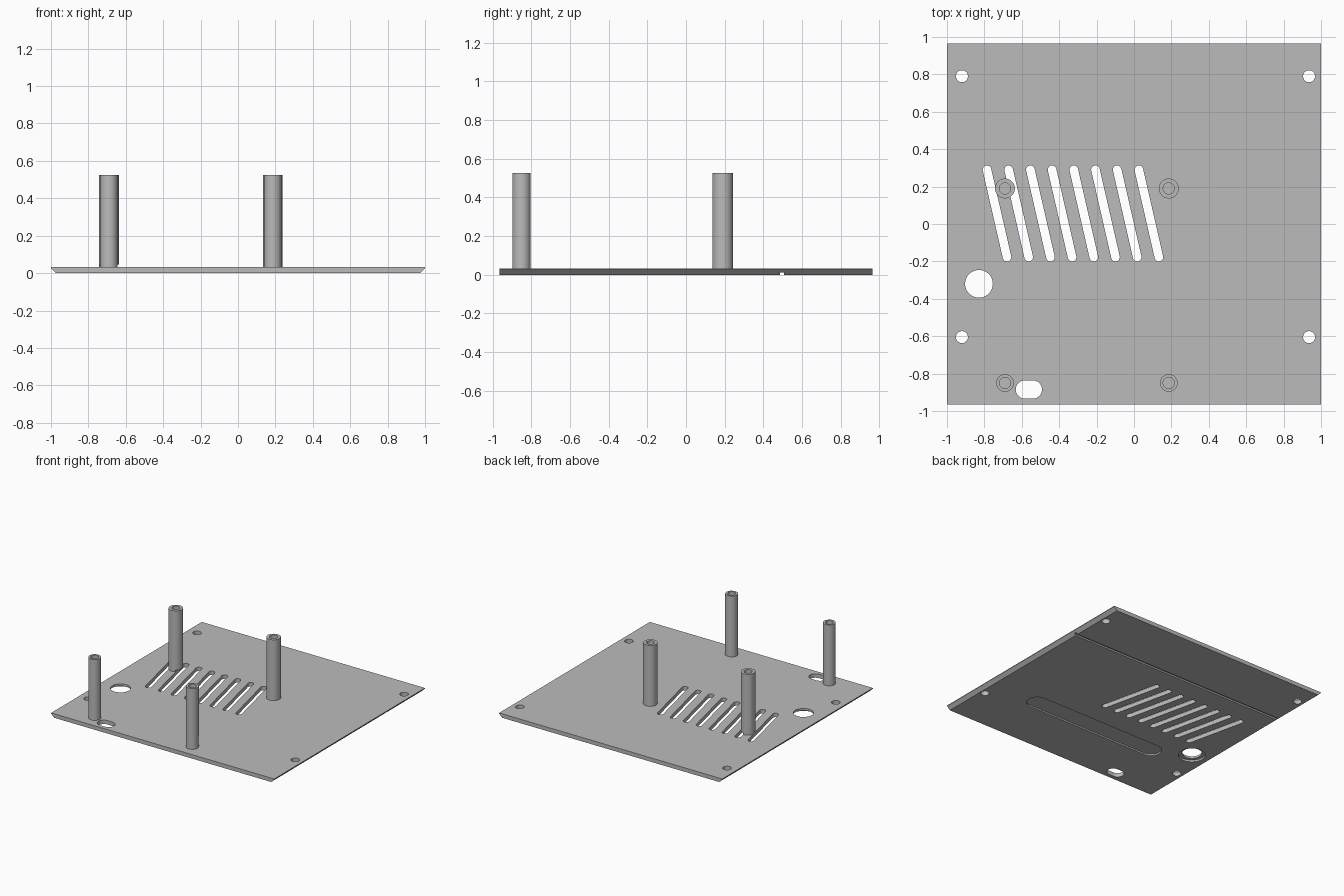
import bpy, bmesh, math
from mathutils import Vector

if "Cube" in bpy.data.objects:
    bpy.data.objects.remove(bpy.data.objects["Cube"], do_unlink=True)

TOP, POST_TOP, HALF_Y = 0.032, 0.525, 0.965

grey = bpy.data.materials.new("plain grey")
grey.use_nodes = True
colour = (0.5, 0.5, 0.5, 1)
grey.diffuse_color = colour
grey.node_tree.nodes["Principled BSDF"].inputs["Base Color"].default_value = colour


def prism(bm, points, shift):
    """Closed solid from a flat outline swept along a vector."""
    face = bm.faces.new([bm.verts.new(p) for p in points])
    new = bmesh.ops.extrude_face_region(bm, geom=[face])["geom"]
    bmesh.ops.translate(bm, vec=shift, verts=[v for v in new if isinstance(v, bmesh.types.BMVert)])


def slot(bm, a, b, r, z0, z1, n=20):
    """Upright round-ended solid running from a to b."""
    a, b = Vector(a), Vector(b)
    heading = math.atan2(b.y - a.y, b.x - a.x)
    points = []
    for centre, start in ((b, heading - math.pi / 2), (a, heading + math.pi / 2)):
        for i in range(n + 1):
            t = start + math.pi * i / n
            points.append((centre.x + r * math.cos(t), centre.y + r * math.sin(t), z0))
    prism(bm, points, (0, 0, z1 - z0))


def cylinder(bm, x, y, r, z0, z1, n=48):
    ring = [math.tau * i / n for i in range(n)]
    prism(bm, [(x + r * math.cos(t), y + r * math.sin(t), z0) for t in ring], (0, 0, z1 - z0))


def finish(bm, name):
    bmesh.ops.recalc_face_normals(bm, faces=bm.faces)
    mesh = bpy.data.meshes.new(name)
    bm.to_mesh(mesh)
    bm.free()
    mesh.materials.append(grey)
    ob = bpy.data.objects.new(name, mesh)
    bpy.context.collection.objects.link(ob)
    return ob


def activate(ob):
    bpy.ops.object.select_all(action='DESELECT')
    ob.select_set(True)
    bpy.context.view_layer.objects.active = ob


def cut(ob, cutters):
    activate(ob)
    for cutter in cutters:
        mod = ob.modifiers.new("cut", 'BOOLEAN')
        mod.operation, mod.solver, mod.object = 'DIFFERENCE', 'EXACT', cutter
        bpy.ops.object.modifier_apply(modifier=mod.name)
    bpy.ops.object.shade_smooth_by_angle(angle=math.radians(30))


# Holes right through the plate: vents, corner screws, cable hole, oval port
bm = bmesh.new()
LOW, HIGH = -0.05, 0.046
for i in range(8):
    x = -0.786 + 0.116 * i
    slot(bm, (x, 0.29), (x + 0.107, -0.177), 0.023, LOW, HIGH)
for x in (-0.92, 0.936):
    for y in (-0.605, 0.79):
        cylinder(bm, x, y, 0.032, LOW, HIGH)
cylinder(bm, -0.829, -0.32, 0.074, LOW, HIGH)
slot(bm, (-0.583, -0.885), (-0.541, -0.885), 0.049, LOW, HIGH)
through = finish(bm, "through_cutter")

# Shallow cuts in the underside: long recess, cable counterbore, full-width groove
bm = bmesh.new()
slot(bm, (-0.55, -0.46), (0.55, -0.46), 0.08, LOW, 0.012)
cylinder(bm, -0.829, -0.32, 0.1, LOW, 0.015)
prism(bm, [(-1.1, 0.485, LOW), (-1.1, 0.507, LOW), (-1.1, 0.507, 0.012), (-1.1, 0.485, 0.012)],
      (2.2, 0, 0))
underside = finish(bm, "underside_cutter")

# Plate with its two sides sloping inwards below
bm = bmesh.new()
section = [(-1, TOP), (-1, 0.026), (-0.973, 0), (0.973, 0), (1, 0.026), (1, TOP)]
prism(bm, [(x, -HALF_Y, z) for x, z in section], (0, 2 * HALF_Y, 0))
plate = finish(bm, "base_plate")
cut(plate, [through, underside])

# Four standoffs with blind screw bores
for x, side in ((-0.69, "right"), (0.186, "left")):
    for y, r, end in ((-0.85, 0.047, "front"), (0.19, 0.053, "back")):
        bm = bmesh.new()
        cylinder(bm, x, y, r, 0.02, POST_TOP)
        post = finish(bm, f"{end}_{side}_standoff")
        bm = bmesh.new()
        cylinder(bm, x, y, 0.03, 0.25, POST_TOP + 0.1)
        bore = finish(bm, "bore_cutter")
        cut(post, [bore, through] if (side, end) == ("right", "back") else [bore])
        bpy.data.objects.remove(bore, do_unlink=True)

for helper in (through, underside):
    bpy.data.objects.remove(helper, do_unlink=True)
